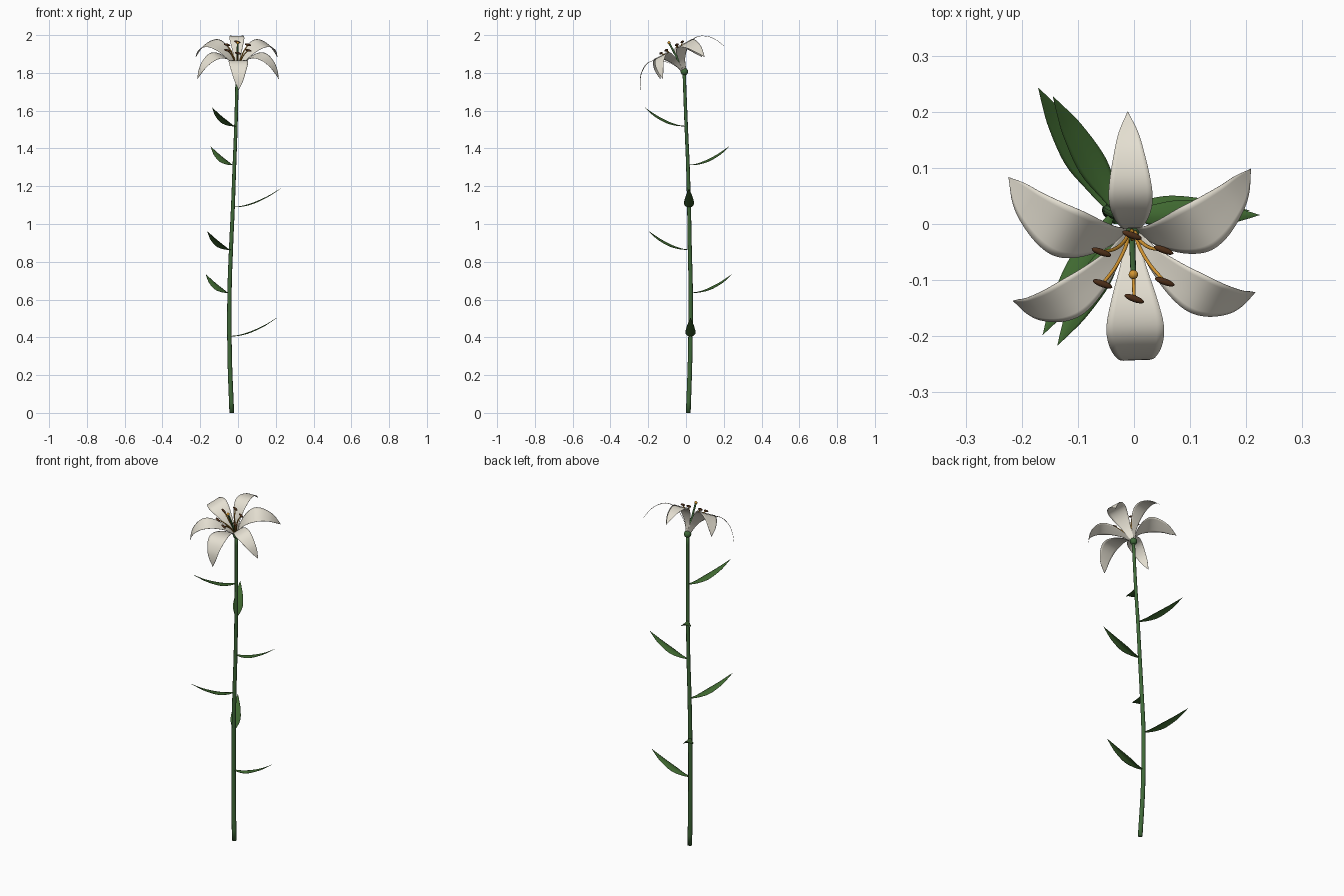
import bpy, bmesh, math
from mathutils import Matrix, Vector

if "Cube" in bpy.data.objects:
    bpy.data.objects.remove(bpy.data.objects["Cube"])


def material(name, rgb):
    m = bpy.data.materials.new(name)
    m.diffuse_color = (*rgb, 1)
    m.use_nodes = True
    m.node_tree.nodes["Principled BSDF"].inputs["Base Color"].default_value = m.diffuse_color
    return m


PETAL = material("petal_white", (0.78, 0.74, 0.64))
LEAF = material("leaf_green", (0.05, 0.14, 0.03))
STEM = material("stem_green", (0.05, 0.14, 0.04))
ORANGE = material("filament_orange", (0.65, 0.3, 0.03))
BROWN = material("anther_brown", (0.08, 0.03, 0.01))


def spline(points, steps):
    """Catmull-Rom samples through tuples of any size."""
    p = [Vector(q) for q in points]
    p = [2 * p[0] - p[1]] + p + [2 * p[-1] - p[-2]]
    out = []
    for i in range(1, len(p) - 2):
        a, b, c, d = p[i - 1:i + 3]
        for s in range(steps):
            t = s / steps
            out.append(0.5 * (2 * b + (c - a) * t + (2 * a - 5 * b + 4 * c - d) * t ** 2
                              + (3 * b - a - 3 * c + d) * t ** 3))
    return out + [p[-2]]


def finish(name, bm, mat, matrix=Matrix()):
    bm.transform(matrix)
    bmesh.ops.recalc_face_normals(bm, faces=bm.faces)
    me = bpy.data.meshes.new(name)
    bm.to_mesh(me)
    bm.free()
    for f in me.polygons:
        f.use_smooth = True
    me.materials.append(mat)
    ob = bpy.data.objects.new(name, me)
    bpy.context.collection.objects.link(ob)
    return ob


def blade(name, profile, width, edge, mat, matrix, thick=0.0015):
    """Petal or leaf: profile of (distance, height, width share), edge = edge lift."""
    bm = bmesh.new()
    n = 8
    rows = []
    for d, h, w in spline(profile, 5):
        w = max(w, 0.01)
        row = []
        for j in range(n + 1):
            s = 2 * j / n - 1
            row.append(bm.verts.new((d, s * w * width / 2, h + edge * w * abs(s) ** 1.5)))
        rows.append(row)
    for a, b in zip(rows, rows[1:]):
        for j in range(n):
            bm.faces.new((a[j], a[j + 1], b[j + 1], b[j]))
    ob = finish(name, bm, mat, matrix)
    mod = ob.modifiers.new("thickness", 'SOLIDIFY')
    mod.thickness = thick
    mod.offset = 0
    return ob


def tube(name, path, r0, r1, mat, matrix=Matrix(), sides=12):
    """Tapered closed tube along a smooth path."""
    pts = spline(path, 5)
    bm = bmesh.new()
    rings = []
    for i, p in enumerate(pts):
        t = (pts[min(i + 1, len(pts) - 1)] - pts[max(i - 1, 0)]).normalized()
        x = Vector((0, 1, 0)).cross(t).normalized()
        y = t.cross(x)
        r = r0 + (r1 - r0) * i / (len(pts) - 1)
        rings.append([bm.verts.new(p + r * (x * math.cos(a) + y * math.sin(a)))
                      for a in (2 * math.pi * k / sides for k in range(sides))])
    for a, b in zip(rings, rings[1:]):
        for k in range(sides):
            m = (k + 1) % sides
            bm.faces.new((a[k], a[m], b[m], b[k]))
    bm.faces.new(rings[0])
    bm.faces.new(rings[-1])
    return finish(name, bm, mat, matrix)


def ball(name, size, mat, matrix):
    bm = bmesh.new()
    bmesh.ops.create_uvsphere(bm, u_segments=16, v_segments=10, radius=1)
    return finish(name, bm, mat, matrix @ Matrix.Diagonal((*size, 1)))


# Gently bowed stem
stem_path = [(-0.033, 0.012, 0), (-0.044, 0.022, 0.3), (-0.045, 0.025, 0.63),
             (-0.037, 0.020, 0.87), (-0.027, 0.016, 1.09), (-0.019, 0.010, 1.31),
             (-0.011, 0.001, 1.52), (-0.004, -0.010, 1.805)]
tube("stem", stem_path, 0.0125, 0.0085, STEM)

# Six leaves spiralling up the stem
leaf_profile = [(0, 0, 0.12), (0.05, 0.006, 0.58), (0.11, 0.024, 0.98),
                (0.18, 0.055, 0.72), (0.225, 0.081, 0.3), (0.251, 0.097, 0)]
stem_pts = spline(stem_path, 12)
for i, z in enumerate((0.406, 0.636, 0.864, 1.09, 1.312, 1.518)):
    base = min(stem_pts, key=lambda p: abs(p.z - z))
    place = Matrix.Translation((base.x, base.y, z)) @ Matrix.Rotation(math.radians(120 * i), 4, 'Z')
    blade(f"leaf_{i + 1}", leaf_profile, 0.054, -0.006, LEAF, place)

# Flower frame: nods 28 degrees to the front
flower = (Matrix.Translation((-0.004, -0.009, 1.807)) @ Matrix.Rotation(math.radians(2), 4, 'Z')
          @ Matrix.Rotation(math.radians(28), 4, 'X'))
ball("receptacle", (0.02, 0.02, 0.02), STEM, flower)

# Recurved petals: three wide, three narrow
petal_profile = [(0.006, 0.0, 0.2), (0.035, 0.06, 0.42), (0.08, 0.107, 0.78),
                 (0.125, 0.129, 1.0), (0.165, 0.125, 0.94), (0.205, 0.098, 0.7),
                 (0.230, 0.064, 0.44), (0.249, 0.022, 0)]
for i in range(6):
    turn = Matrix.Rotation(math.radians(60 * i - 90), 4, 'Z')
    blade(f"petal_{i + 1}", petal_profile, 0.078 if i % 2 else 0.102, 0.001, PETAL, flower @ turn)

# Stamens: curved filaments with anthers all lying the same way
for i in range(6):
    a = math.radians(60 * i - 90)
    path = [(r * math.cos(a), r * math.sin(a), h)
            for r, h in ((0.006, 0.015), (0.016, 0.06), (0.036, 0.107), (0.064, 0.144))]
    tube(f"filament_{i + 1}", path, 0.0035, 0.003, ORANGE, flower, 8)
    ball(f"anther_{i + 1}", (0.019, 0.006, 0.006), BROWN,
         flower @ Matrix.Translation(path[-1]) @ Matrix.Rotation(math.radians(-25), 4, 'Z'))

# Pistil
tube("style", [(0, 0, 0.01), (0, 0, 0.09), (0, 0, 0.17)], 0.0055, 0.005, STEM, flower)
ball("stigma", (0.0085, 0.0085, 0.008), ORANGE, flower @ Matrix.Translation((0, 0, 0.173)))
